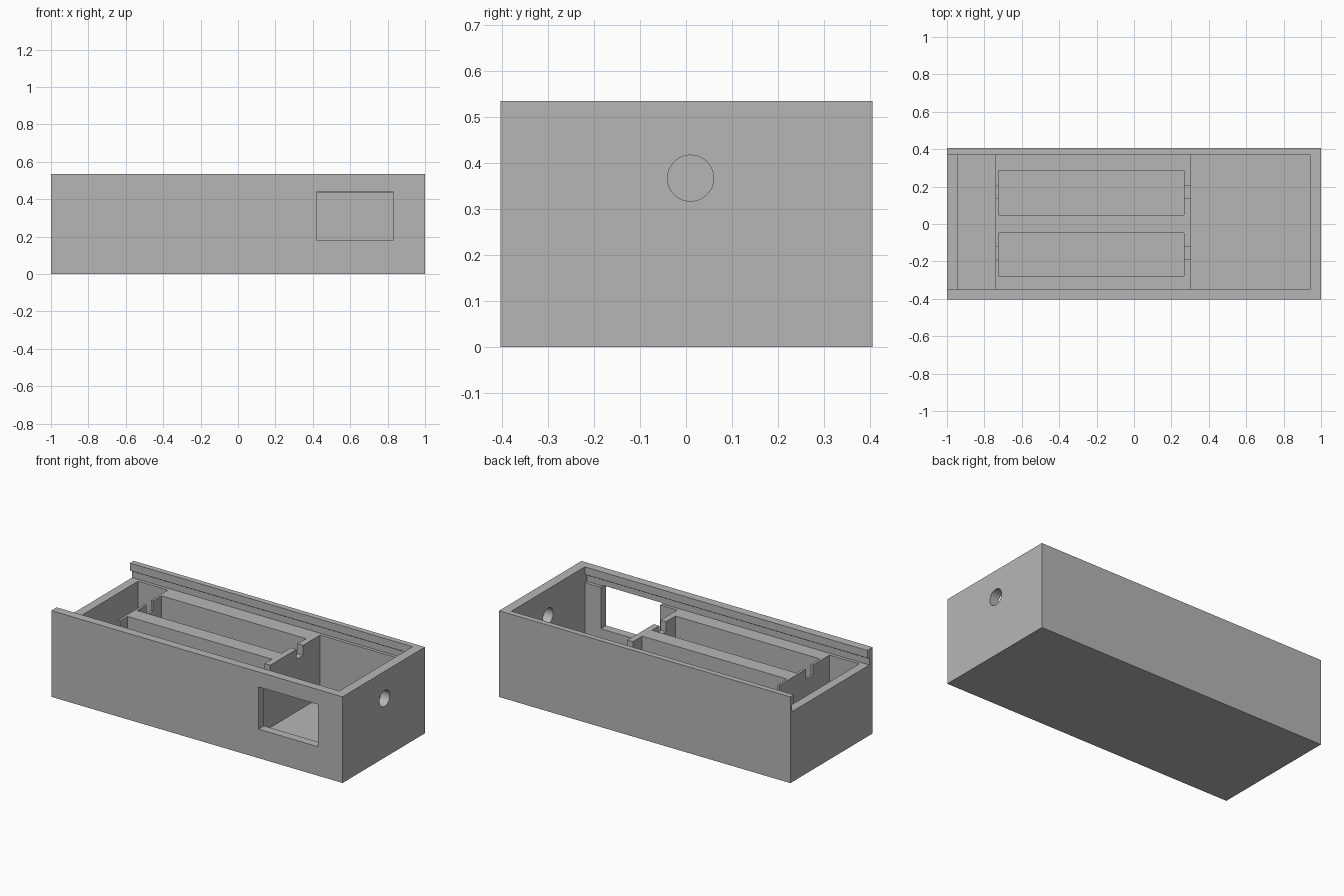
import bpy, bmesh, math
from mathutils import Matrix, Vector

if "Cube" in bpy.data.objects:
    bpy.data.objects.remove(bpy.data.objects["Cube"], do_unlink=True)

grey = bpy.data.materials.new("plain_grey")
grey.use_nodes = True
colour = (0.47, 0.47, 0.47, 1)
grey.diffuse_color = colour
grey.node_tree.nodes["Principled BSDF"].inputs["Base Color"].default_value = colour


def add_object(name, bm):
    bmesh.ops.recalc_face_normals(bm, faces=bm.faces)
    mesh = bpy.data.meshes.new(name)
    bm.to_mesh(mesh)
    bm.free()
    mesh.materials.append(grey)
    obj = bpy.data.objects.new(name, mesh)
    bpy.context.collection.objects.link(obj)
    return obj


def box(name, x, y, z):
    bm = bmesh.new()
    centre = Vector([sum(r) / 2 for r in (x, y, z)])
    size = [r[1] - r[0] for r in (x, y, z)]
    bmesh.ops.create_cube(bm, size=1, matrix=Matrix.Translation(centre) @ Matrix.Diagonal((*size, 1)))
    return add_object(name, bm)


def prism_along_x(name, profile, x0, x1):
    bm = bmesh.new()
    face = bm.faces.new([bm.verts.new((x0, y, z)) for y, z in profile])
    ext = bmesh.ops.extrude_face_region(bm, geom=[face])
    verts = [g for g in ext["geom"] if isinstance(g, bmesh.types.BMVert)]
    bmesh.ops.translate(bm, verts=verts, vec=(x1 - x0, 0, 0))
    return add_object(name, bm)


def cut(body, cutter):
    mod = body.modifiers.new("cut", 'BOOLEAN')
    mod.operation = 'DIFFERENCE'
    mod.solver = 'EXACT'
    mod.object = cutter
    bpy.context.view_layer.update()
    graph = bpy.context.evaluated_depsgraph_get()
    mesh = bpy.data.meshes.new_from_object(body.evaluated_get(graph))
    body.modifiers.clear()
    body.data = mesh
    bpy.data.objects.remove(cutter, do_unlink=True)


FLOOR, LEDGE, LIP, TOP = 0.05, 0.437, 0.488, 0.535
FRONT, BACK = -0.35, 0.37
above = LEDGE + 0.02

# Solid outer block
case = box("battery_case", (-1, 1), (-0.403, 0.405), (0, TOP))

# Sliding lid channel, open at one end, with undercut side grooves
channel = [(FRONT - 0.02, LEDGE), (BACK + 0.02, LEDGE), (BACK + 0.02, LIP - 0.012), (BACK, LIP),
           (BACK, TOP + 0.1), (FRONT, TOP + 0.1), (FRONT, LIP), (FRONT - 0.02, LIP - 0.012)]
cut(case, prism_along_x("lid_channel", channel, -1.1, 0.94))

# End compartments
for x in ((-0.945, -0.74), (0.305, 0.94)):
    cut(case, box("compartment", x, (FRONT, BACK), (FLOOR, above)))

# Two cell bays with a wire notch at each end
bays = [((0.048, 0.286), (0.139, 0.203)), ((-0.278, -0.048), (-0.187, -0.12))]
for bay, notch in bays:
    cut(case, box("cell_bay", (-0.725, 0.267), bay, (FLOOR, above)))
    for x in ((-0.76, -0.7), (0.24, 0.33)):
        cut(case, box("wire_notch", x, notch, (0.375, above)))

# Window through the front wall
cut(case, box("front_window", (0.423, 0.83), (-0.5, -0.3), (0.18, 0.442)))

# Round hole through the end wall
bm = bmesh.new()
bmesh.ops.create_cone(bm, cap_ends=True, segments=48, radius1=0.05, radius2=0.05, depth=0.2,
                      matrix=Matrix.Translation((0.98, 0.01, 0.367)) @ Matrix.Rotation(math.pi / 2, 4, 'Y'))
cut(case, add_object("cable_hole", bm))

# Smooth only the round hole
bpy.ops.object.select_all(action='DESELECT')
case.select_set(True)
bpy.context.view_layer.objects.active = case
bpy.ops.object.shade_smooth_by_angle(angle=math.radians(20))
